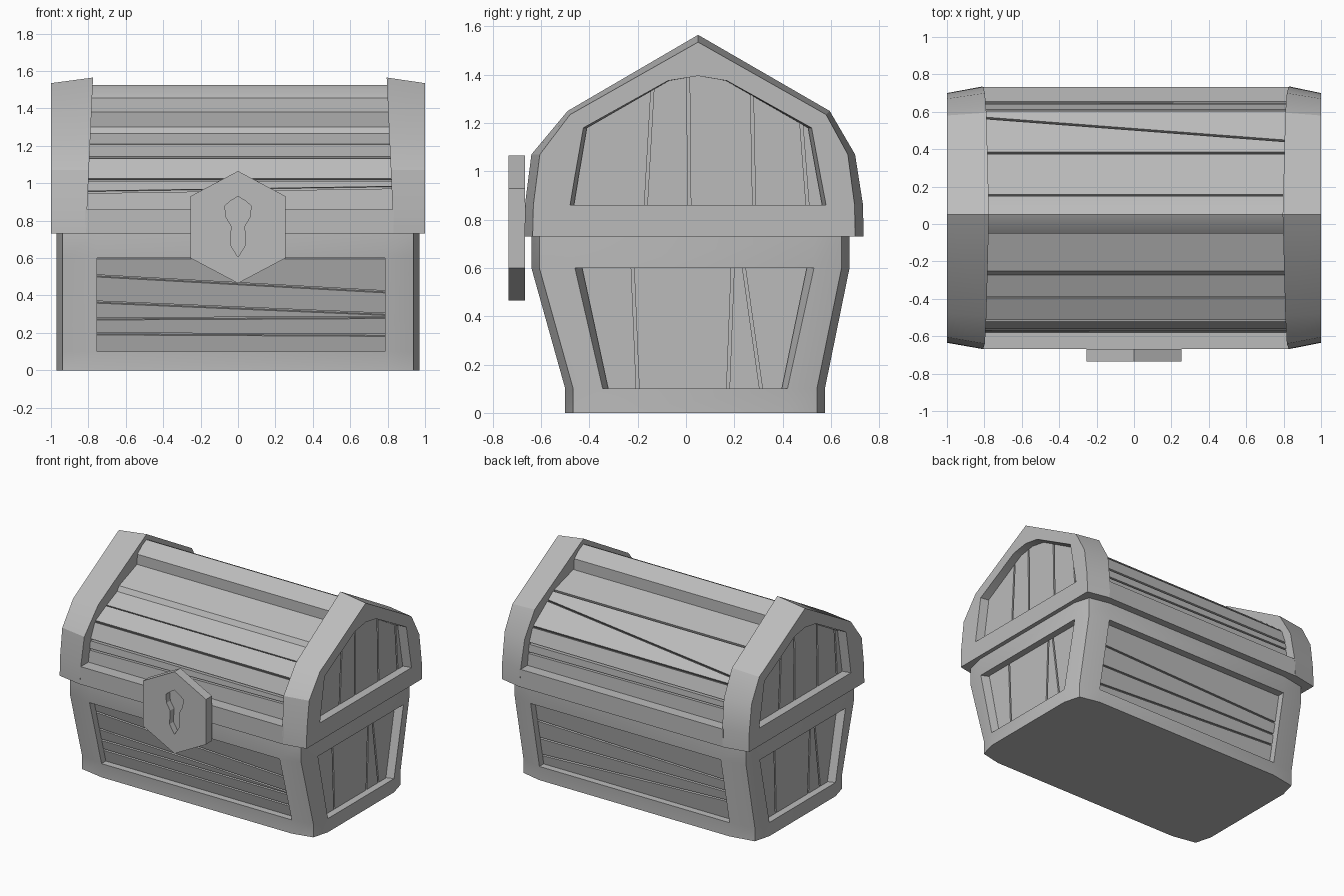
import bpy, bmesh
from mathutils import Vector as V

cube = bpy.data.objects.get("Cube")
if cube:
    bpy.data.objects.remove(cube, do_unlink=True)

GRAY = (0.5, 0.5, 0.5, 1)
mat = bpy.data.materials.new("plain_gray")
mat.use_nodes = True
mat.diffuse_color = GRAY
mat.node_tree.nodes["Principled BSDF"].inputs["Base Color"].default_value = GRAY


def finish(name, bm, smooth=False):
    bmesh.ops.recalc_face_normals(bm, faces=bm.faces[:])
    mesh = bpy.data.meshes.new(name)
    bm.to_mesh(mesh)
    bm.free()
    mesh.materials.append(mat)
    ob = bpy.data.objects.new(name, mesh)
    bpy.context.collection.objects.link(ob)
    if smooth:
        bpy.ops.object.select_all(action='DESELECT')
        ob.select_set(True)
        bpy.context.view_layer.objects.active = ob
        bpy.ops.object.shade_smooth_by_angle(angle=0.5)


def bridge(bm, a, b):
    for i in range(len(a)):
        j = (i + 1) % len(a)
        bm.faces.new((a[i], a[j], b[j], b[i]))


def loft(bm, rings):
    """Closed solid through matching rings of points."""
    vs = [[bm.verts.new(p) for p in r] for r in rings]
    for a, b in zip(vs, vs[1:]):
        bridge(bm, a, b)
    bm.faces.new(vs[0])
    bm.faces.new(vs[-1])
    return vs


def frame(bm, loop, targets):
    """Cut an opening into the face on loop; returns the rim."""
    bm.faces.remove(bm.faces.get(loop))
    rim = [bm.verts.new(t) for t in targets]
    bridge(bm, loop, rim)
    bm.faces.new(rim)
    return rim


def sink(bm, loop, push, shrink=1):
    """Push the face on loop inwards; returns the floor points."""
    bm.faces.remove(bm.faces.get(loop))
    mid = sum((v.co for v in loop), V()) / len(loop)
    floor = []
    for v in loop:
        d = v.co - mid
        floor.append(mid + V((d.x * shrink, d.y * shrink, d.z)) + push)
    vs = [bm.verts.new(f) for f in floor]
    bridge(bm, loop, vs)
    bm.faces.new(vs)
    return floor


def planks(bm, poly, quad, cuts, thick=0.02, gap=0.006, edge=0.0):
    """Split poly into boards; cuts are fractions along the two ends of quad."""
    q0, q1, q2, q3 = quad
    n = (q1 - q0).cross(q3 - q0).normalized()
    lines = [(0, 0)] + cuts + [(1, 1)]
    for k in range(len(lines) - 1):
        tmp = bmesh.new()
        tmp.faces.new([tmp.verts.new(p) for p in poly])
        for side in (0, 1):
            u, w = lines[k + side]
            a, b = q0.lerp(q3, u), q1.lerp(q2, w)
            no = n.cross(b - a).normalized()
            outer = k + side in (0, len(lines) - 1)
            g = (edge or -0.001) if outer else gap
            bmesh.ops.bisect_plane(
                tmp, geom=tmp.verts[:] + tmp.edges[:] + tmp.faces[:],
                plane_co=a + no * (g if side == 0 else -g), plane_no=no,
                clear_inner=side == 0, clear_outer=side == 1)
        for f in tmp.faces:
            ring = [v.co.copy() for v in f.verts]
            loft(bm, [ring, [p + n * thick for p in ring]])
        tmp.free()


# Base: flared body, sides bulging slightly between the corners, four sunken panels
X, K, C = 0.97, 0.937, 0.033
LEVELS = [(0, -0.5, 0.575, -0.345, 0.42), (0.1, -0.5, 0.575, -0.345, 0.42),
          (0.6, -0.64, 0.677, -0.46, 0.53), (0.73, -0.64, 0.677, -0.46, 0.53)]


def base_ring(z, y0, y1, a, b):
    pts = [(-K, y0 + C), (-0.755, y0), (0.785, y0), (K, y0 + C), (X, a), (X, b),
           (K, y1 - C), (0.785, y1), (-0.755, y1), (-K, y1 - C), (-X, b), (-X, a)]
    return [V((x, y, z)) for x, y in pts]


bm = bmesh.new()
rings = loft(bm, [base_ring(*l) for l in LEVELS])
boards = bmesh.new()
front_cuts = [(0.2, 0.185), (0.36, 0.375), (0.54, 0.41), (0.82, 0.65)]
back_cuts = [(0.15, 0.3), (0.42, 0.45), (0.7, 0.62)]
end_cuts = [(0.12, 0.28), (0.31, 0.33), (0.83, 0.775)]
for i in (1, 4, 7, 10):
    lo, hi = rings[1], rings[2]
    loop = [lo[i], lo[i + 1], hi[i + 1], hi[i]]
    along = (lo[i + 1].co - lo[i].co).normalized()
    push = V((-along.y, along.x, 0)) * 0.07
    if i in (1, 7):
        f = sink(bm, loop, push)
        planks(boards, f, f, front_cuts if i == 1 else back_cuts)
    else:
        f = sink(bm, loop, push, 0.94)
        planks(boards, f, f[1:] + f[:1], end_cuts)
finish("base_frame", bm, True)
finish("base_boards", boards)

# Lid end trims: gabled blocks tapering outwards, with arched sunken panels
BIG = [(-0.668, 0.73), (-0.667, 0.86), (-0.64, 1.07), (-0.49, 1.25), (0.05, 1.565),
       (0.595, 1.25), (0.7, 1.07), (0.733, 0.86), (0.735, 0.73)]
SMALL = [(-0.635, 0.73), (-0.632, 0.86), (-0.605, 1.07), (-0.48, 1.235), (0.05, 1.535),
         (0.58, 1.235), (0.67, 1.07), (0.698, 0.86), (0.7, 0.73)]
ARCH = [(-0.48, 0.86), (-0.46, 0.98), (-0.425, 1.18), (-0.075, 1.375), (0.05, 1.395),
        (0.17, 1.375), (0.52, 1.18), (0.557, 0.98), (0.58, 0.86)]
arch_cuts = [(0.06, 0.1), (0.275, 0.285), (0.535, 0.54), (0.71, 0.68)]
for side, name, inner in ((1, "left", 0.795), (-1, "right", 0.775)):
    bm = bmesh.new()
    wall = [V((side * (inner + 0.045 * (1.565 - z)), y, z)) for y, z in BIG]
    rings = loft(bm, [wall, [V((side, y, z)) for y, z in SMALL]])
    rim = frame(bm, rings[1], [V((side, y, z)) for y, z in ARCH])
    f = sink(bm, rim, V((-0.08 * side, 0, 0)), 0.97)
    x, ys = f[0].x, (0.565, -0.465)[::side]
    quad = [V((x, ys[0], 0.86)), V((x, ys[0], 1.4)), V((x, ys[1], 1.4)), V((x, ys[1], 0.86))]
    planks(bm, f, quad, arch_cuts)
    finish(name + "_lid_trim", bm, True)

# Lid rails joining the trims along front and back
for name, y0, y1 in (("front_lid_rail", -0.667, -0.5), ("back_lid_rail", 0.55, 0.733)):
    bm = bmesh.new()
    loft(bm, [[V((x, y0, 0.73)), V((x, y1, 0.73)), V((x, y1, 0.86)), V((x, y0, 0.86))]
              for x in (-0.815, 0.835)])
    finish(name, bm)

# Lid core and the stepped boards laid over it
XA, XB = -0.82, 0.84
ROOF = [(-0.58, 0.85), (-0.565, 1.02), (-0.52, 1.14), (-0.39, 1.21), (-0.272, 1.265),
        (-0.252, 1.3), (-0.05, 1.38), (0.15, 1.38), (0.38, 1.31), (0.61, 1.13),
        (0.645, 1.02), (0.655, 0.85)]
roof_cuts = {0: [(0.6, 0.75)], 8: [(0.82, 0.27)], 10: [(0.3, 0.4)]}
bm = bmesh.new()
loft(bm, [[V((x, 0.04 + (y - 0.04) * 0.95, 0.73 + (z - 0.73) * 0.96)) for y, z in ROOF]
          for x in (XA, XB)])
finish("lid_core", bm)
bm = bmesh.new()
for k, ((ya, za), (yb, zb)) in enumerate(zip(ROOF, ROOF[1:])):
    q = [V((XA, ya, za)), V((XB, ya, za)), V((XB, yb, zb)), V((XA, yb, zb))]
    n = (q[1] - q[0]).cross(q[3] - q[0]).normalized()
    q = [p - n * 0.03 for p in q]
    planks(bm, q, q, roof_cuts.get(k, []), 0.03, 0.006, 0 if k in (3, 4, 5, 6) else 0.007)
finish("lid_boards", bm)

# Rounded ridge board along the top
RIDGE = [(-0.05, 1.36), (-0.05, 1.455), (0, 1.5), (0.05, 1.525), (0.1, 1.5),
         (0.15, 1.455), (0.15, 1.36)]
bm = bmesh.new()
loft(bm, [[V((x, y, z)) for y, z in RIDGE] for x in (XA, XB)])
finish("lid_ridge", bm, True)

# Lock plate: hexagon with a sunken keyhole
HEX = [(0, 1.065), (0.1275, 0.9975), (0.255, 0.93), (0.255, 0.765),
       (0.255, 0.6), (0.1275, 0.5325), (0, 0.465)]
KEY = [(0, 0.93), (0.04, 0.905), (0.07, 0.88), (0.065, 0.82), (0.035, 0.77),
       (0.04, 0.67), (0, 0.605)]


def mirrored(half, y):
    return [V((x, y, z)) for x, z in half + [(-x, z) for x, z in half[-2:0:-1]]]


bm = bmesh.new()
rings = loft(bm, [mirrored(HEX, -0.667), mirrored(HEX, -0.735)])
sink(bm, frame(bm, rings[1], mirrored(KEY, -0.735)), V((0, 0.045, 0)))
finish("lock_plate", bm)
